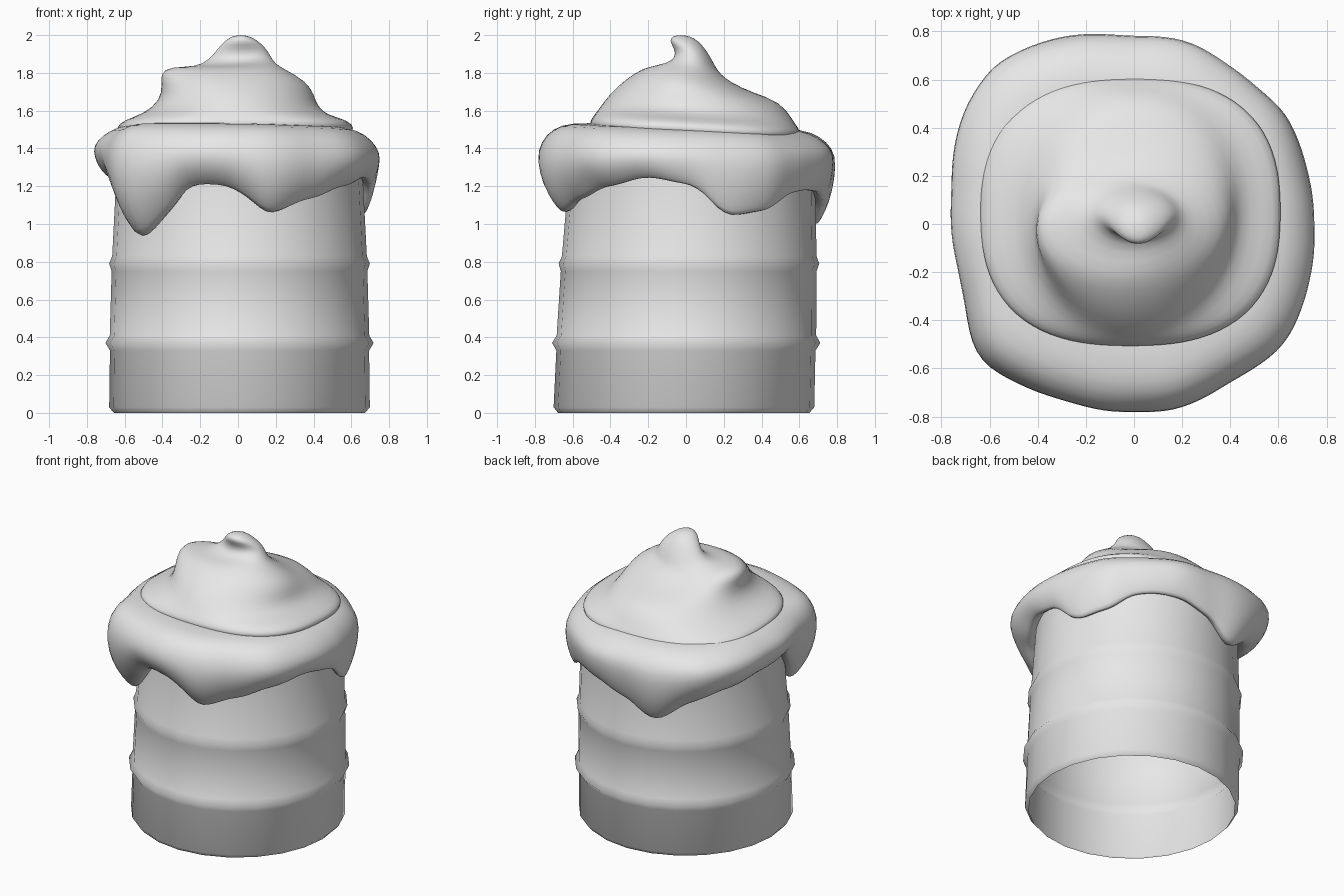
import bpy, bmesh, math
from math import sin, cos, radians, pi

if "Cube" in bpy.data.objects:
    bpy.data.objects.remove(bpy.data.objects["Cube"])

grey = bpy.data.materials.new("plain_grey")
grey.diffuse_color = (0.8, 0.8, 0.8, 1)
grey.use_nodes = True
grey.node_tree.nodes["Principled BSDF"].inputs["Base Color"].default_value = grey.diffuse_color


def loft(name, rings, tip=None, subdivide=0, angle=60):
    """Skin a list of closed rings running upwards; optionally close one end to a point."""
    bm = bmesh.new()
    loops = [[bm.verts.new(p) for p in ring] for ring in rings]
    n = len(loops[0])
    for a, b in zip(loops, loops[1:]):
        for i in range(n):
            j = (i + 1) % n
            bm.faces.new((a[i], a[j], b[j], b[i]))
    if tip:
        point = bm.verts.new(tip)
        for i in range(n):
            bm.faces.new((loops[-1][i], loops[-1][(i + 1) % n], point))
    mesh = bpy.data.meshes.new(name)
    bm.to_mesh(mesh)
    bm.free()
    mesh.materials.append(grey)
    obj = bpy.data.objects.new(name, mesh)
    bpy.context.collection.objects.link(obj)
    bpy.ops.object.select_all(action='DESELECT')
    obj.select_set(True)
    bpy.context.view_layer.objects.active = obj
    if subdivide:
        mod = obj.modifiers.new("soften", 'SUBSURF')
        mod.levels = mod.render_levels = subdivide
        bpy.ops.object.modifier_apply(modifier=mod.name)
    bpy.ops.object.shade_smooth_by_angle(angle=radians(angle))
    return obj


def lerp(a, b, t):
    return a + (b - a) * t


# Barrel: open tube, slightly tapered and leaning, with two soft raised bands
def barrel_centre_y(z):
    return -0.012 + 0.035 * z


profile = [(0.665, 0), (0.69, 0.03), (0.686, 0.33), (0.71, 0.37), (0.687, 0.41),
           (0.677, 0.75), (0.69, 0.79), (0.674, 0.83), (0.655, 1.2), (0.64, 1.4)]
SIDES = 24
rings = []
for r, z in profile:
    rings.append([(0.008 + r * cos(2 * pi * i / SIDES),
                   barrel_centre_y(z) + r * sin(2 * pi * i / SIDES), z)
                  for i in range(SIDES)])
loft("barrel", rings, angle=80)

# Icing: angle, outer radius and height of the dripping hem
hem = [(0, .745, 1.20), (17, .75, 1.03), (36, .775, 1.06), (48, .76, 1.15),
       (60, .765, 1.17), (74, .79, 1.16), (92, .775, 1.10), (110, .83, .97),
       (131, .88, 1.12), (146, .85, 1.18), (170, .765, 1.24), (195, .75, 1.26),
       (206, .775, 1.12), (217, .84, .96), (223, .855, .90), (234, .82, 1.02),
       (249, .785, 1.20), (262, .785, 1.20), (270, .78, 1.16), (283, .79, 1.04),
       (302, .765, 1.12), (321, .80, 1.19), (341, .765, 1.24), (360, .745, 1.20)]


def hem_at(deg):
    for (a, r0, h0), (b, r1, h1) in zip(hem, hem[1:]):
        if a <= deg <= b:
            t = (deg - a) / (b - a)
            s = t * t * (3 - 2 * t)
            return 1.01 * lerp(r0, r1, t), lerp(h0, h1, s)


N = 60
top_rows = [(.35, 1.515), (.7, 1.52), (.84, 1.505), (.94, 1.455)]
side_rows = [(.83, 0.0), (.52, .07), (.26, .35), (.08, .7), (0, .95)]
rings = [[] for _ in range(len(top_rows) + len(side_rows) + 1)]
for i in range(N):
    deg = 360 * i / N
    c, s = cos(radians(deg)), sin(radians(deg))
    R, h = hem_at(deg)
    column = [(R * k * c, R * k * s, z - R * k * (.03 * s + .015 * c)) for k, z in top_rows]
    bx, by = 0.008 + .685 * c, barrel_centre_y(1.2) + .685 * s
    for t, inward in side_rows:
        column.append((lerp(R * c, bx, inward), lerp(R * s, by, inward),
                       lerp(h, 1.43 - .02 * c, t)))
    column.append((0.008 + .63 * c, barrel_centre_y(1.2) + .63 * s, h + .05))
    for ring, p in zip(rings, column):
        ring.append(p)
loft("icing", rings[::-1], tip=(0, 0, 1.51), subdivide=1)

# Cream swirl: height, left, right, front, back extents, squareness, twist
cream = [(1.485, -.63, .60, -.50, .595, 2.6, 0),
         (1.51, -.645, .615, -.512, .615, 2.6, 0),
         (1.545, -.615, .59, -.49, .59, 2.5, 0),
         (1.58, -.50, .48, -.46, .56, 2.3, .2),
         (1.64, -.42, .43, -.43, .49, 2.1, .7),
         (1.71, -.40, .40, -.37, .36, 2, 1),
         (1.775, -.40, .35, -.28, .24, 2, 1),
         (1.812, -.35, .24, -.21, .19, 2, 1),
         (1.835, -.22, .19, -.12, .165, 2, .8),
         (1.88, -.15, .17, -.055, .135, 2, .5),
         (1.93, -.11, .145, -.06, .10, 2, .2),
         (1.97, -.07, .105, -.09, .065, 2, 0),
         (1.995, -.03, .06, -.07, .02, 2, 0)]
N = 48
rings = []
for z, x0, x1, y0, y1, power, twist in cream:
    cx, cy = (x0 + x1) / 2, (y0 + y1) / 2
    rx, ry = (x1 - x0) / 2, (y1 - y0) / 2
    ring = []
    for i in range(N):
        a = 2 * pi * i / N
        c, s = cos(a), sin(a)
        k = (abs(c) ** power + abs(s) ** power) ** (-1 / power)
        k *= 1 + .04 * twist * sin(2 * a + 14 * (z - 1.7))
        x, y = cx + rx * k * c, cy + ry * k * s
        tilt = -.055 * y if z < 1.6 else 0
        lift = .025 * twist * sin(a + .74 + 9 * math.hypot(x, y))
        ring.append((x, y, z + tilt + lift))
    rings.append(ring)
loft("cream_swirl", rings, tip=(.015, -.03, 2.0), subdivide=1)
